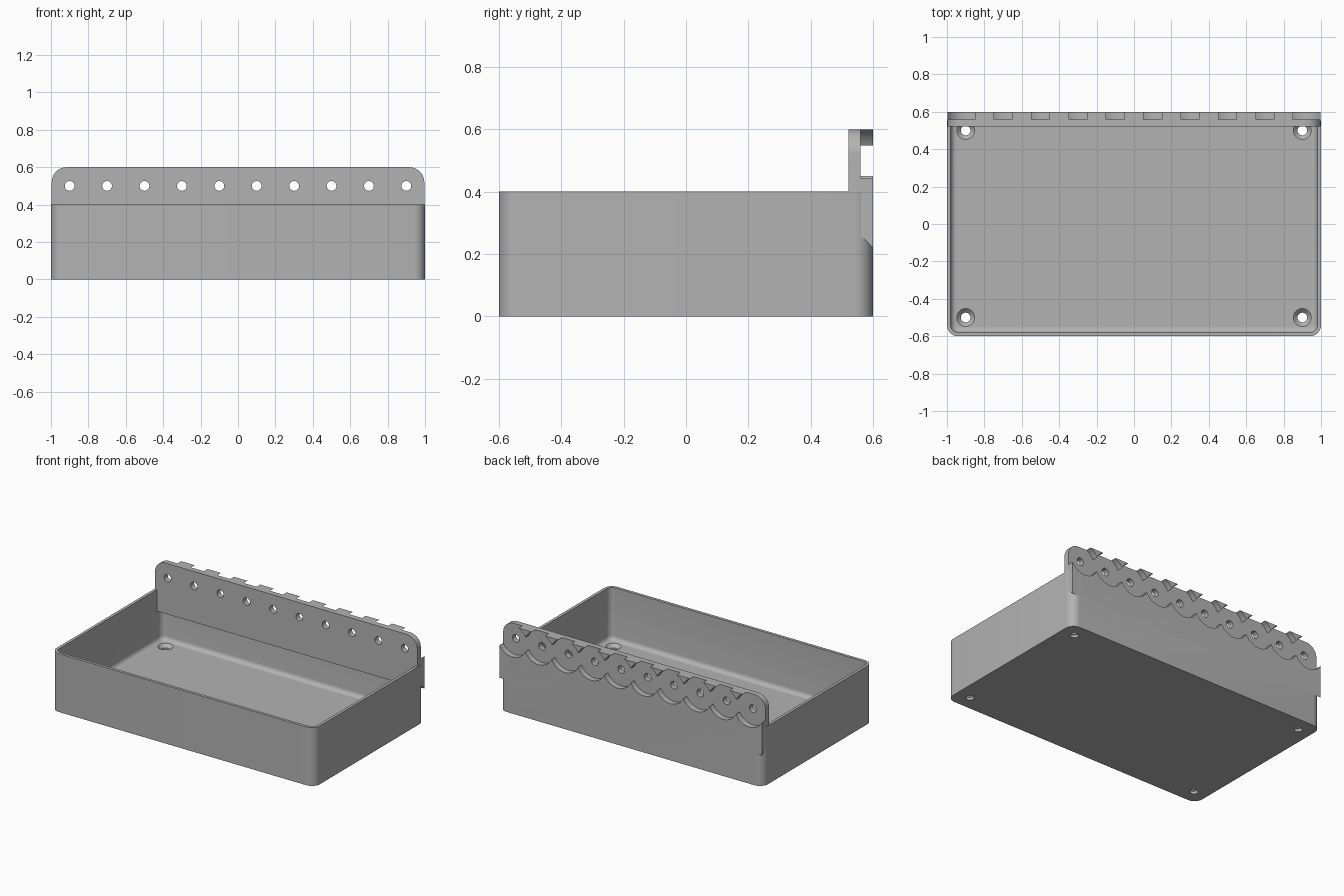
import bpy, bmesh, math
from mathutils import Matrix, Vector

default = bpy.data.objects.get("Cube")
if default:
    bpy.data.objects.remove(default, do_unlink=True)

grey = bpy.data.materials.new("plain grey")
grey.use_nodes = True
grey.diffuse_color = (0.45, 0.45, 0.45, 1)
grey.node_tree.nodes["Principled BSDF"].inputs["Base Color"].default_value = (0.45, 0.45, 0.45, 1)


def make_object(name, bm):
    bmesh.ops.recalc_face_normals(bm, faces=bm.faces)
    mesh = bpy.data.meshes.new(name)
    bm.to_mesh(mesh)
    bm.free()
    mesh.materials.append(grey)
    obj = bpy.data.objects.new(name, mesh)
    bpy.context.collection.objects.link(obj)
    return obj


def select_only(obj):
    bpy.ops.object.select_all(action='DESELECT')
    bpy.context.view_layer.objects.active = obj
    obj.select_set(True)


def cut_round(target, centre, axis, r1, r2, depth, sides=48):
    """Subtract a cylinder or cone, then discard the cutter."""
    bm = bmesh.new()
    turn = Vector((0, 0, 1)).rotation_difference(Vector(axis)).to_matrix().to_4x4()
    bmesh.ops.create_cone(bm, cap_ends=True, segments=sides, radius1=r1, radius2=r2,
                          depth=depth, matrix=Matrix.Translation(centre) @ turn)
    cutter = make_object("cutter", bm)
    cutter.hide_render = True
    select_only(target)
    mod = target.modifiers.new("cut", 'BOOLEAN')
    mod.operation = 'DIFFERENCE'
    mod.solver = 'EXACT'
    mod.object = cutter
    bpy.ops.object.modifier_apply(modifier=mod.name)
    bpy.data.objects.remove(cutter, do_unlink=True)


def rounded_ring(bm, inset, z, steps=8):
    """Rounded rectangle of vertices, inset from the outer footprint."""
    radius = max(0.06 - inset, 0.015)
    hx, hy = 1 - inset - radius, 0.6 - inset - radius
    ring = []
    for k, (sx, sy) in enumerate(((1, 1), (-1, 1), (-1, -1), (1, -1))):
        for i in range(steps + 1):
            a = math.pi / 2 * (k + i / steps)
            ring.append(bm.verts.new((sx * hx + radius * math.cos(a),
                                      sy * hy + radius * math.sin(a), z)))
    return ring


# Open tray with thin walls and a filleted floor
HEIGHT, WALL, FLOOR, FILLET = 0.4, 0.02, 0.04, 0.03
levels = [(0, 0), (0, HEIGHT), (WALL, HEIGHT)]
for i in range(6):
    a = math.pi / 2 * i / 5
    levels.append((WALL + FILLET * (1 - math.cos(a)), FLOOR + FILLET * (1 - math.sin(a))))
bm = bmesh.new()
rings = [rounded_ring(bm, inset, z) for inset, z in levels]
for low, high in zip(rings, rings[1:]):
    for i in range(len(low)):
        j = (i + 1) % len(low)
        bm.faces.new((low[i], low[j], high[j], high[i]))
bm.faces.new(rings[0])
bm.faces.new(rings[-1])
tray = make_object("tray", bm)

# Countersunk screw holes in the floor corners
for x in (-0.9, 0.9):
    for y in (-0.5, 0.5):
        cut_round(tray, (x, y, 0.02), (0, 0, 1), 0.026, 0.026, 0.2, 32)
        cut_round(tray, (x, y, 0.031), (0, 0, 1), 0.026, 0.052, 0.026, 32)

# Mounting rail along the back, with rounded top corners
bm = bmesh.new()
section = ((0.522, 0.6), (0.6, 0.6), (0.6, 0.22), (0.568, 0.252), (0.522, 0.252))
side = bm.faces.new([bm.verts.new((-0.996, y, z)) for y, z in section])
extruded = bmesh.ops.extrude_face_region(bm, geom=[side])
bmesh.ops.translate(bm, vec=(1.992, 0, 0),
                    verts=[v for v in extruded["geom"] if isinstance(v, bmesh.types.BMVert)])
corners = [e for e in bm.edges
           if all(v.co.z > 0.59 for v in e.verts) and abs(e.verts[0].co.x - e.verts[1].co.x) < 0.01]
bmesh.ops.bevel(bm, geom=corners, offset=0.08, segments=10, profile=0.5, affect='EDGES')
rail = make_object("back_rail", bm)

# Row of overlapping round recesses with a peg hole in each
for i in range(10):
    x = -0.9 + 0.2 * i
    for part in (rail, tray):
        cut_round(part, (x, 0.66, 0.5), (0, 1, 0), 0.1115, 0.1115, 0.2)
    cut_round(rail, (x, 0.55, 0.5), (0, 1, 0), 0.026, 0.026, 0.3, 24)

for part in (tray, rail):
    select_only(part)
    bpy.ops.object.shade_smooth_by_angle(angle=math.radians(30))
